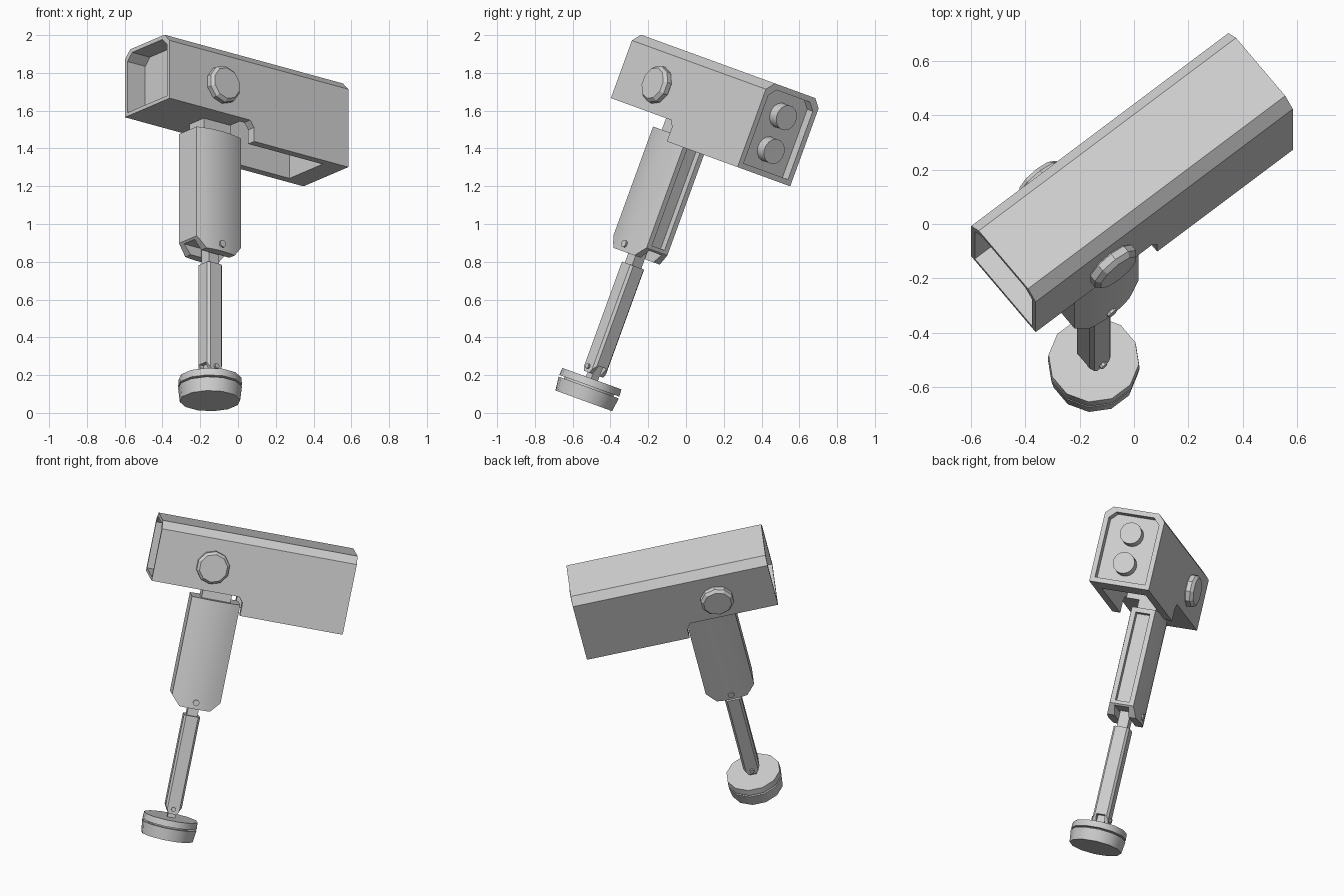
import bpy, bmesh, math
from mathutils import Matrix, Vector

old = bpy.data.objects.get("Cube")
if old:
    bpy.data.objects.remove(old, do_unlink=True)

grey = bpy.data.materials.new("plain_grey")
grey.use_nodes = True
COLOUR = (0.62, 0.62, 0.62, 1)
grey.diffuse_color = COLOUR
grey.node_tree.nodes["Principled BSDF"].inputs["Base Color"].default_value = COLOUR

# Working frame: origin on the leg axis, x along the housing, z along the leg
POSE = (Matrix.Rotation(math.radians(-20), 4, 'X')
        @ Matrix.Translation((-0.148, -0.53, 0))
        @ Matrix.Rotation(math.radians(38.6), 4, 'Z'))


def finish(name, bm, smooth=None):
    bmesh.ops.recalc_face_normals(bm, faces=bm.faces)
    bm.transform(POSE)
    me = bpy.data.meshes.new(name)
    bm.to_mesh(me)
    bm.free()
    me.materials.append(grey)
    ob = bpy.data.objects.new(name, me)
    bpy.context.collection.objects.link(ob)
    if smooth:
        shade(ob, smooth)
    return ob


def select(ob):
    bpy.ops.object.select_all(action='DESELECT')
    ob.select_set(True)
    bpy.context.view_layer.objects.active = ob


def shade(ob, angle):
    select(ob)
    bpy.ops.object.shade_smooth_by_angle(angle=math.radians(angle))


def prism_mesh(pts, axis, a, b):
    """Extrude a 2D outline along an axis from a to b."""
    place = {'x': lambda p, h: (h, p[0], p[1]),
             'y': lambda p, h: (p[0], h, p[1]),
             'z': lambda p, h: (p[0], p[1], h)}[axis]
    bm = bmesh.new()
    lo = [bm.verts.new(place(p, a)) for p in pts]
    hi = [bm.verts.new(place(p, b)) for p in pts]
    bm.faces.new(lo)
    bm.faces.new(hi)
    n = len(pts)
    for i in range(n):
        j = (i + 1) % n
        bm.faces.new((lo[i], lo[j], hi[j], hi[i]))
    return bm


def prism(name, pts, axis, a, b):
    return finish(name, prism_mesh(pts, axis, a, b))


def block(name, x0, x1, y, z0, z1):
    return prism(name, [(x0, z0), (x1, z0), (x1, z1), (x0, z1)], 'y', -y, y)


def lathe(name, profile, sides, matrix=Matrix(), smooth=None):
    """Stack rings of (radius, height) and cap both ends."""
    bm = bmesh.new()
    rings = []
    for r, h in profile:
        rings.append([bm.verts.new((r * math.cos(2 * math.pi * (i + .5) / sides),
                                    r * math.sin(2 * math.pi * (i + .5) / sides), h))
                      for i in range(sides)])
    for lo, hi in zip(rings, rings[1:]):
        for i in range(sides):
            j = (i + 1) % sides
            bm.faces.new((lo[i], lo[j], hi[j], hi[i]))
    bm.faces.new(rings[0])
    bm.faces.new(rings[-1])
    bm.transform(matrix)
    return finish(name, bm, smooth)


def cut(ob, *cutters):
    for c in cutters:
        c.hide_render = True
        m = ob.modifiers.new("cut", 'BOOLEAN')
        m.object = c
        m.operation = 'DIFFERENCE'
        m.solver = 'EXACT'
        select(ob)
        bpy.ops.object.modifier_apply(modifier=m.name)
        bpy.data.objects.remove(c, do_unlink=True)


def trim(bm, point, normal):
    """Slice away everything on the normal side and cap the cut."""
    geom = bm.verts[:] + bm.edges[:] + bm.faces[:]
    res = bmesh.ops.bisect_plane(bm, geom=geom, plane_co=point, plane_no=normal,
                                 clear_outer=True)
    edges = [e for e in res["geom_cut"] if isinstance(e, bmesh.types.BMEdge)]
    bmesh.ops.holes_fill(bm, edges=edges)


def roof(y, z0, z1, c):
    """Box outline with its two upper corners chamfered."""
    return [(-y, z0), (y, z0), (y, z1 - c), (y - c, z1), (-y + c, z1), (-y, z1 - c)]


# Housing: chamfered box, notched below, recessed at both ends
X0, X1 = -0.425, 0.785
housing = prism("housing", roof(.19, 1.316, 1.80, .045), 'x', X0, X1)
cut(housing,
    prism("notch_cutter", [(-.6, 1.2), (.147, 1.2), (.147, 1.395), (.12, 1.43), (-.6, 1.43)],
          'y', -.4, .4),
    prism("open_end_cutter", roof(.168, 1.45, 1.778, .04), 'x', X0 - .1, X0 + .12),
    prism("port_end_cutter", roof(.16, 1.346, 1.77, .04), 'x', X1 - .05, X1 + .1),
    block("slot_cutter", .09, .65, .14, 1.2, 1.58))

# Twin round ports in the recessed end
for label, z in (("upper", 1.65), ("lower", 1.46)):
    lathe(label + "_port", [(.068, X1 - .06), (.068, X1 + .01)], 16,
          Matrix.Translation((0, 0, z)) @ Matrix.Rotation(math.pi / 2, 4, 'Y'), 35)

# Side bolts and knee and ankle pins, mirrored on both sides
for label, s in (("near", -1), ("far", 1)):
    turn = Matrix.Rotation(-s * math.pi / 2, 4, 'X')
    lathe(label + "_bolt", [(.088, .18), (.102, .195), (.102, .222), (.086, .24)], 10,
          Matrix.Translation((-.075, 0, 1.58)) @ turn)
    lathe(label + "_knee_pin", [(.02, .05), (.02, .112)], 8,
          Matrix.Translation((0, 0, .73)) @ turn)
    lathe(label + "_ankle_pin", [(.014, .02), (.014, .062)], 8,
          Matrix.Translation((0, 0, .055)) @ turn)

# Neck between housing and leg
block("neck", -.09, .09, .06, 1.3, 1.5)

# Upper leg: bowed sides, chamfered lower corners, channel at the back
arc = [(-.15 + .3 * i / 10, .075 + .027 * (1 - (i / 5 - 1) ** 2)) for i in range(11)]
bm = prism_mesh(arc + [(-x, -y) for x, y in arc], 'z', .69, 1.365)
for s in (-1, 1):
    trim(bm, Vector((s * .15, 0, .75)), Vector((s * .06, 0, -.055)))
upper_leg = finish("upper_leg", bm)
cut(upper_leg,
    block("channel_cutter", .115, .3, .045, .77, 1.335),
    block("fork_cutter", -.3, .3, .045, .6, .74))
shade(upper_leg, 25)

# Lower leg: square bar with chamfered edges and a tapered foot end
h, c = .05, .013
bm = prism_mesh([(-h, c - h), (c - h, -h), (h - c, -h), (h, c - h),
                 (h, h - c), (h - c, h), (c - h, h), (-h, h - c)], 'z', .025, .637)
for s in (-1, 1):
    trim(bm, Vector((s * h, 0, .07)), Vector((s * .045, 0, -.025)))
lower_leg = finish("lower_leg", bm)
cut(lower_leg, block("ankle_slot_cutter", -.2, .2, .027, -.1, .075))

# Knee and ankle links
block("knee_link", -.033, .033, .033, .6, .76)
block("ankle_link", -.024, .024, .024, -.02, .1)

# Foot: cap and pad split by a groove
lathe("foot", [(.161, -.125), (.17, -.05), (.14, -.05), (.14, -.04),
               (.17, -.04), (.167, 0)], 12, smooth=35)
